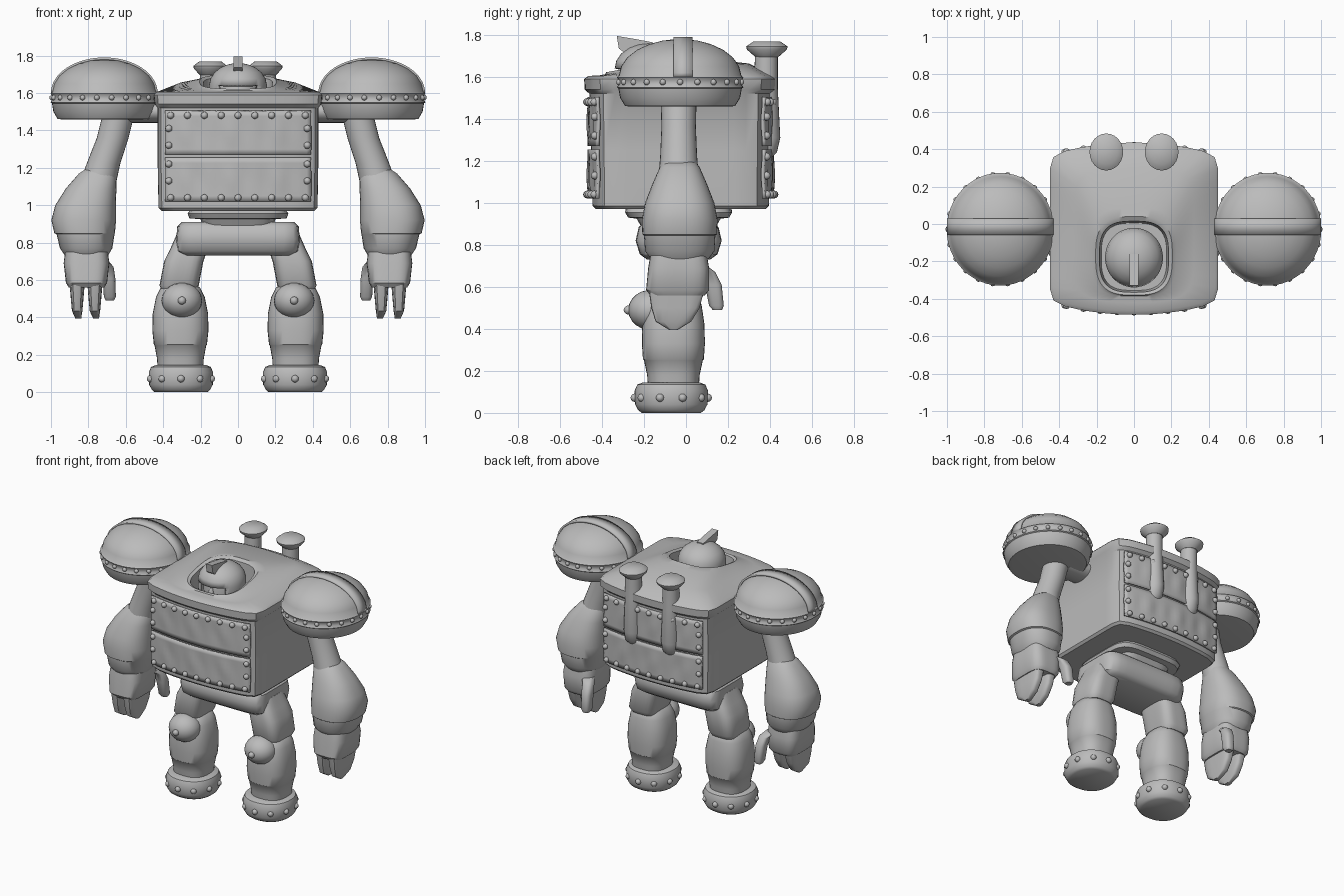
import bpy, bmesh, math
from mathutils import Vector, Matrix

if "Cube" in bpy.data.objects:
    bpy.data.objects.remove(bpy.data.objects["Cube"])

grey = bpy.data.materials.new("plain grey metal")
grey.diffuse_color = (0.5, 0.5, 0.5, 1)
grey.use_nodes = True
grey.node_tree.nodes["Principled BSDF"].inputs["Base Color"].default_value = grey.diffuse_color


def finish(name, bm, angle=40):
    bmesh.ops.recalc_face_normals(bm, faces=bm.faces)
    me = bpy.data.meshes.new(name)
    bm.to_mesh(me)
    bm.free()
    me.materials.append(grey)
    ob = bpy.data.objects.new(name, me)
    bpy.context.collection.objects.link(ob)
    bpy.ops.object.select_all(action='DESELECT')
    ob.select_set(True)
    bpy.context.view_layer.objects.active = ob
    bpy.ops.object.shade_smooth_by_angle(angle=math.radians(angle))
    return ob


def loft_mesh(rings, n=40, p=2, caps=True):
    """Skin stacked rings (cx, cy, z, rx, ry [, p, bow, tilt]); p=2 round, high p boxy."""
    bm = bmesh.new()
    rows = []
    for r in rings:
        cx, cy, z, rx, ry = r[:5]
        q, bow, tilt = (tuple(r[5:]) + (p, 0, 0)[len(r) - 5:])
        row = []
        for i in range(n):
            t = math.tau * i / n
            c, s = math.cos(t), math.sin(t)
            k = (abs(c) ** q + abs(s) ** q) ** (-1 / q)
            u, v = c * k, s * k
            y = v * ry + v * bow * (1 - u * u)
            row.append(bm.verts.new((cx + u * rx, cy + y, z + tilt * y)))
        rows.append(row)
    for a, b in zip(rows, rows[1:]):
        for i in range(n):
            bm.faces.new((a[i], a[(i + 1) % n], b[(i + 1) % n], b[i]))
    if caps:
        bm.faces.new(rows[0])
        bm.faces.new(rows[-1])
    return bm


def loft(name, rings, n=40, p=2, angle=40):
    return finish(name, loft_mesh(rings, n, p), angle)


def sheet(name, f, nu, nv, thick):
    """Grid surface f(u, v) with u, v in 0..1, given thickness."""
    bm = bmesh.new()
    g = [[bm.verts.new(f(i / nu, j / nv)) for j in range(nv + 1)] for i in range(nu + 1)]
    for i in range(nu):
        for j in range(nv):
            bm.faces.new((g[i][j], g[i + 1][j], g[i + 1][j + 1], g[i][j + 1]))
    ob = finish(name, bm, 50)
    m = ob.modifiers.new("thickness", 'SOLIDIFY')
    m.thickness, m.offset = thick, 0


def rivets(name, points, r=0.02):
    bm = bmesh.new()
    for pt in points:
        bmesh.ops.create_icosphere(bm, subdivisions=2, radius=r, matrix=Matrix.Translation(pt))
    finish(name, bm, 60)


def circle(cx, cy, z, rx, ry, n, start=0):
    return [Vector((cx + rx * math.cos(start + math.tau * i / n),
                    cy + ry * math.sin(start + math.tau * i / n), z)) for i in range(n)]


# Torso: bowed box, overhanging lid, raised collar and open hatch
loft("torso", [
    (0, -.025, .97, .41, .365, 16, .04, 0), (0, -.025, .985, .425, .375, 16, .045, 0),
    (0, -.025, 1.25, .43, .377, 16, .05, 0), (0, -.025, 1.52, .43, .38, 16, .055, 0),
    (0, -.025, 1.54, .445, .395, 16, .063, 0), (0, -.025, 1.59, .45, .395, 16, .065, 0),
    (0, -.025, 1.605, .435, .38, 16, .06, 0), (0, -.06, 1.635, .32, .33, 6, .03, .08),
    (0, -.15, 1.65, .225, .235, 3.5, 0, .16), (0, -.17, 1.66, .205, .21, 3, 0, .18),
    (0, -.175, 1.65, .185, .19, 3, 0, .18), (0, -.175, 1.52, .175, .18, 3, 0, 0)], n=64)


# Hammered plates and rivets on front and back
def wall(x, side, out):
    return -.025 + side * (.378 + .05 * (1 - (x / .43) ** 2) + out)


for side, word in ((-1, "front"), (1, "back")):
    for lo, hi, part in ((1.02, 1.255, "lower"), (1.27, 1.505, "upper")):
        def plate(u, v):
            x = (u * 2 - 1) * .39
            dent = .007 * math.sin(u * 29 + v * 2) * math.sin(v * math.pi) ** 2 * math.cos(u * 11 + lo)
            return (x, wall(x, side, .008 + dent), lo + (hi - lo) * v)
        sheet(f"{word}_{part}_plate", plate, 32, 8, .014)
    spots = [(x, z) for z in (1.04, 1.48) for x in (-.36, -.27, -.18, -.09, 0, .09, .18, .27, .36)]
    spots += [(s * .37, z) for s in (-1, 1) for z in (1.13, 1.22, 1.32, 1.41)]
    rivets(f"{word}_rivets", [(x, wall(x, side, .018), z) for x, z in spots], .019)

# Head inside the hatch
R = .155
dome = [(0, -.18, 1.50, R * .95, R), (0, -.18, 1.57, R, R * 1.02), (0, -.18, 1.61, R, R * 1.03)]
dome += [(0, -.18, 1.64 + .12 * math.sin(a), R * math.cos(a), R * 1.03 * math.cos(a))
         for a in (math.radians(d) for d in (0, 18, 36, 54, 70, 83))]
bm = loft_mesh(dome)
gap = [f for f in bm.faces if f.calc_center_median().y < -.25 and f.calc_center_median().z < 1.64
       and abs(f.calc_center_median().x) < .105 and len(f.verts) == 4]
bmesh.ops.delete(bm, geom=gap, context='FACES')
helmet = finish("helmet", bm)
m = helmet.modifiers.new("thickness", 'SOLIDIFY')
m.thickness = .02
loft("face", [(0, -.18, 1.50, .115, .12), (0, -.18, 1.60, .12, .125), (0, -.18, 1.66, .11, .11)])
loft("nose", [(0, -.305, 1.54, .025, .02), (0, -.305, 1.59, .02, .02), (0, -.30, 1.62, .008, .008)], n=12)
bm = bmesh.new()
fin = [bm.verts.new((-.025, y, z)) for y, z in
       ((-.33, 1.795), (-.32, 1.735), (-.27, 1.70), (-.16, 1.745), (-.16, 1.765), (-.24, 1.78))]
ext = bmesh.ops.extrude_face_region(bm, geom=[bm.faces.new(fin)])
bmesh.ops.translate(bm, vec=(.05, 0, 0), verts=[v for v in ext['geom'] if isinstance(v, bmesh.types.BMVert)])
finish("helmet_crest", bm, 30)

# Waist and pelvis
loft("waist", [(0, -.035, .89, .19, .18), (0, -.035, .925, .20, .20), (0, -.035, .93, .26, .24),
               (0, -.035, .955, .27, .255), (0, -.035, .98, .25, .25)], p=5)
loft("pelvis", [(0, -.035, .73, .30, .15), (0, -.035, .755, .325, .185), (0, -.035, .82, .33, .205),
                (0, -.035, .885, .325, .19), (0, -.035, .91, .30, .16)], n=48, p=7)

for s, w in ((-1, "right"), (1, "left")):
    # Exhaust pipe with mushroom cap
    x = s * .148
    loft(w + "_exhaust_pipe", [(x, .36, 1.20, .035, .03), (x, .378, 1.24, .055, .055),
                               (x, .385, 1.31, .062, .064), (x, .38, 1.55, .057, .057),
                               (x, .383, 1.715, .054, .054)], n=24)
    loft(w + "_exhaust_cap", [(x, .385, 1.695, .055, .055), (x, .385, 1.73, .088, .095),
                              (x, .385, 1.745, .09, .099), (x, .385, 1.768, .06, .065)], n=24)

    # Shoulder dome with rim band, raised strap and rivets
    x, y = s * .715, -.028
    prof = [(1.458, .225), (1.462, .25), (1.50, .272), (1.545, .28), (1.55, .287), (1.565, .279),
            (1.585, .279), (1.598, .287), (1.605, .278)]
    prof += [(1.605 + .175 * math.sin(math.radians(d)), .277 * math.cos(math.radians(d)))
             for d in (15, 30, 45, 60, 73, 84)]
    loft(w + "_shoulder", [(x, y, z, r, r * 1.05) for z, r in prof], n=48)

    def strap(u, v):
        a = math.pi * u
        return (x + .278 * math.cos(a), -.06 + .09 * v, 1.60 + .183 * math.sin(a))
    sheet(w + "_shoulder_strap", strap, 32, 1, .014)
    rivets(w + "_shoulder_rivets", circle(x, y, 1.575, .279, .293, 22), .015)
    bm = bmesh.new()
    bmesh.ops.create_cone(bm, cap_ends=True, segments=24, radius1=.10, radius2=.10, depth=.25,
                          matrix=Matrix.Translation((s * .46, y, 1.50)) @ Matrix.Rotation(math.pi / 2, 4, 'Y')
                          @ Matrix.Diagonal((.6, 1, 1, 1)))
    finish(w + "_shoulder_joint", bm)

    # Arm: slanted upper arm, bulging forearm, cuff
    loft(w + "_upper_arm", [(s * .64, -.035, 1.48, .085, .085), (s * .67, -.035, 1.36, .085, .082),
                            (s * .72, -.035, 1.22, .09, .088), (s * .76, -.035, 1.08, .10, .10)], n=28)
    loft(w + "_forearm", [(s * .735, -.03, 1.20, .07, .07), (s * .75, -.03, 1.17, .10, .095),
                          (s * .785, -.03, 1.09, .135, .13), (s * .815, -.03, 1.00, .162, .165),
                          (s * .825, -.03, .92, .173, .18), (s * .82, -.03, .85, .162, .178),
                          (s * .815, -.03, .845, .155, .17), (s * .812, -.03, .77, .14, .165),
                          (s * .81, -.03, .73, .115, .135)], p=2.4)
    # Hand, two blade fingers and a rear thumb
    loft(w + "_hand", [(s * .81, -.04, .56, .095, .13), (s * .81, -.04, .585, .11, .15),
                       (s * .81, -.035, .69, .122, .145), (s * .81, -.035, .75, .115, .135)], p=4)
    for fx, fw in ((.86, "outer"), (.765, "inner")):
        loft(f"{w}_{fw}_finger", [(s * (fx - .006), -.06, .395, .016, .02), (s * fx, -.06, .435, .028, .085),
                                  (s * fx, -.05, .50, .034, .115), (s * fx, -.045, .60, .042, .135)], n=24, p=4)
    loft(w + "_thumb", [(s * .685, .15, .49, .022, .022), (s * .685, .145, .51, .032, .035),
                        (s * .69, .13, .61, .034, .04), (s * .70, .105, .67, .035, .035),
                        (s * .73, .06, .70, .04, .04)], n=20, p=3)

    # Leg: thigh, shin, round knee guard
    loft(w + "_thigh", [(s * .315, -.04, .54, .09, .11), (s * .315, -.04, .57, .105, .13),
                        (s * .29, -.04, .70, .105, .135), (s * .265, -.04, .76, .10, .13),
                        (s * .24, -.04, .84, .09, .11)], n=32, p=4)
    x = s * .308
    loft(w + "_shin", [(x, -.06, .10, .12, .12), (x, -.06, .18, .125, .125), (x, -.06, .25, .138, .14),
                       (x, -.06, .255, .142, .145), (x, -.06, .33, .15, .15), (x, -.06, .42, .148, .148),
                       (x, -.06, .51, .13, .135), (x, -.055, .56, .105, .115), (x, -.05, .58, .07, .08)], p=2.6)
    kx = s * .30
    loft(w + "_knee_guard", [(kx, -.17, .49 + .095 * math.sin(a), .108 * math.cos(a), .105 * math.cos(a))
                             for a in (math.radians(d) for d in range(-85, 86, 17))], n=28)
    rivets(w + "_knee_rivet", [(kx, -.275, .49)], .022)

    # Drum foot with rivets
    x = s * .305
    loft(w + "_foot", [(x, -.07, 0, .14, .14), (x, -.07, .012, .155, .157), (x, -.07, .04, .17, .172),
                       (x, -.07, .105, .172, .175), (x, -.07, .135, .16, .162),
                       (x, -.07, .145, .135, .135)], p=2.2)
    rivets(w + "_foot_rivets", circle(x, -.07, .072, .171, .174, 10, -math.pi / 2), .02)
